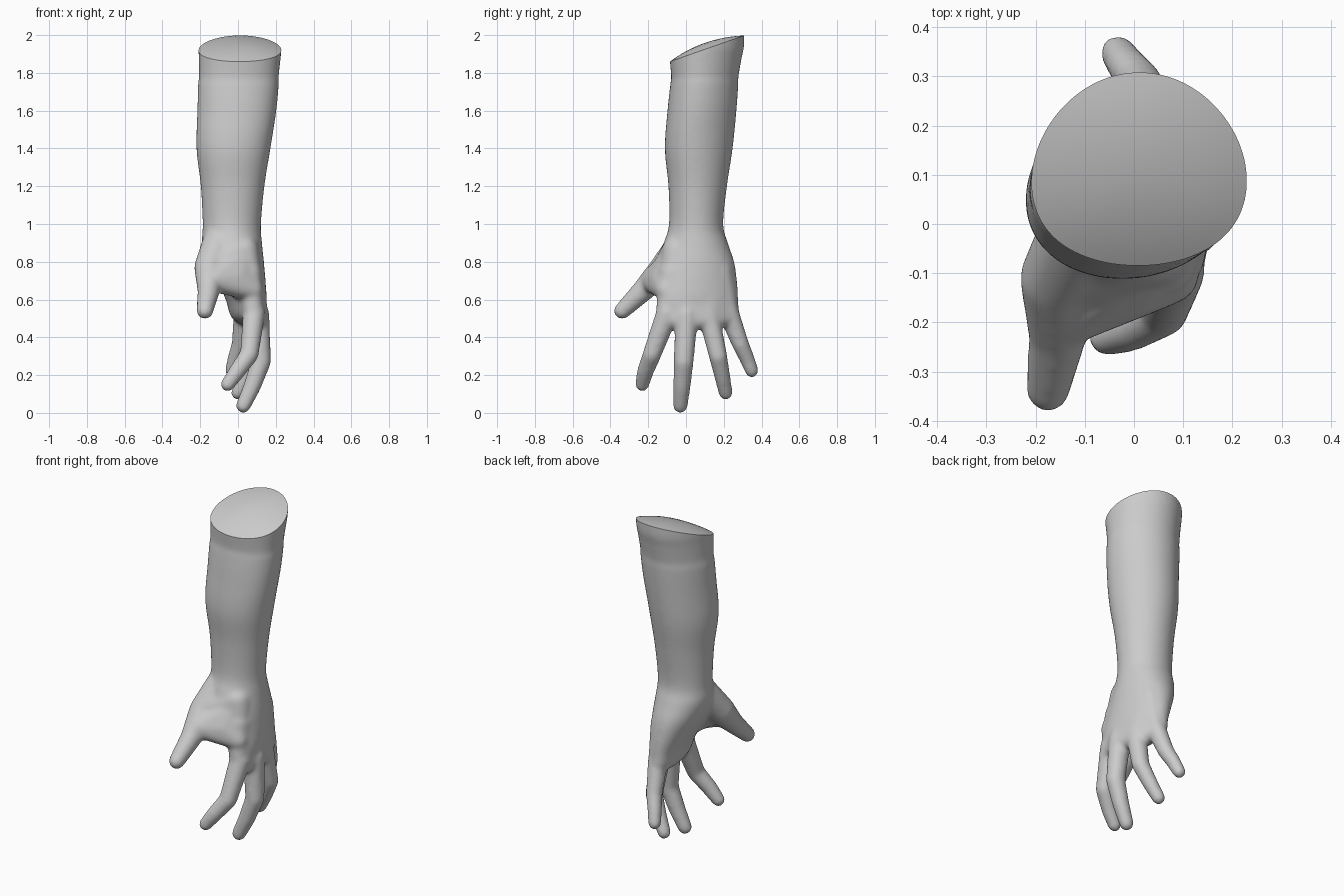
import bpy, bmesh, math
from mathutils import Vector

if "Cube" in bpy.data.objects:
    bpy.data.objects.remove(bpy.data.objects["Cube"])

bm = bmesh.new()


def refine(rows, steps=6):
    """Catmull-Rom interpolation between section rows."""
    out = []
    for i in range(len(rows) - 1):
        p = [rows[max(i - 1, 0)], rows[i], rows[i + 1], rows[min(i + 2, len(rows) - 1)]]
        for s in range(steps):
            t = s / steps
            out.append([0.5 * (2 * b + (c - a) * t + (2 * a - 5 * b + 4 * c - d) * t * t
                               + (3 * b - a - 3 * c + d) * t ** 3)
                        for a, b, c, d in zip(*p)])
    return out + [rows[-1]]


def loft(sections, n=64):
    """Closed tube of egg-shaped sections: z, xmin, xmax, ymin, ymax, tilt."""
    rings = []
    for z, x0, x1, y0, y1, tilt in refine(sections):
        cx, cy, rx, ry = (x0 + x1) / 2, (y0 + y1) / 2, (x1 - x0) / 2, (y1 - y0) / 2
        skew = -0.025 * min(max((z - 1.0) / 0.5, 0), 1)
        ring = []
        for i in range(n):
            a = 2 * math.pi * i / n
            u, v = rx * math.cos(a), ry * math.sin(a)
            ring.append(bm.verts.new((cx + u + tilt * v,
                                      cy + v + skew * math.cos(a) ** 2, z)))
        rings.append(ring)
    for a, b in zip(rings, rings[1:]):
        for i in range(n):
            j = (i + 1) % n
            bm.faces.new((a[i], a[j], b[j], b[i]))
    bm.faces.new(rings[0][::-1])
    bm.faces.new(rings[-1])


def blob(*balls):
    """Convex hull around (x, y, z, radius) balls."""
    part = bmesh.new()
    for x, y, z, r in balls:
        s = bmesh.ops.create_icosphere(part, subdivisions=3, radius=r)
        bmesh.ops.translate(part, verts=s["verts"], vec=(x, y, z))
    hull = bmesh.ops.convex_hull(part, input=part.verts[:])
    junk = {g for g in hull["geom_interior"] + hull["geom_unused"]
            if isinstance(g, bmesh.types.BMVert)}
    bmesh.ops.delete(part, geom=list(junk), context='VERTS')
    bmesh.ops.recalc_face_normals(part, faces=part.faces)
    tmp = bpy.data.meshes.new("tmp")
    part.to_mesh(tmp)
    part.free()
    bm.from_mesh(tmp)
    bpy.data.meshes.remove(tmp)


def limb(*joints):
    """Chain of tapered capsules."""
    for a, b in zip(joints, joints[1:]):
        blob(a, b)


# forearm, wrist and palm
loft([
    (0.47, 0.02, 0.12, -0.08, 0.23, -0.18),
    (0.51, -0.03, 0.135, -0.135, 0.277, -0.18),
    (0.60, -0.06, 0.147, -0.15, 0.277, -0.15),
    (0.70, -0.11, 0.144, -0.155, 0.27, -0.10),
    (0.80, -0.16, 0.137, -0.15, 0.255, -0.04),
    (0.90, -0.19, 0.127, -0.118, 0.222, 0),
    (1.00, -0.187, 0.122, -0.09, 0.197, 0),
    (1.20, -0.197, 0.14, -0.093, 0.217, 0),
    (1.40, -0.22, 0.172, -0.112, 0.247, 0),
    (1.60, -0.215, 0.203, -0.098, 0.267, 0),
    (1.74, -0.212, 0.216, -0.083, 0.277, 0),
    (1.775, -0.207, 0.215, -0.078, 0.277, 0),
    (1.88, -0.208, 0.226, -0.087, 0.295, 0),
    (1.95, -0.21, 0.232, -0.092, 0.308, 0),
    (2.10, -0.21, 0.232, -0.095, 0.308, 0),
])

# back of the hand: knuckle row hulled up to the wrist side
knuckles = [(0.085, -0.110, 0.500, 0.052), (0.105, 0.0, 0.495, 0.055),
            (0.088, 0.123, 0.495, 0.054), (0.032, 0.232, 0.510, 0.050)]
wrist_side = [(0.055, -0.075, 0.74, 0.07), (0.07, 0.0, 0.75, 0.07),
              (0.055, 0.11, 0.75, 0.07), (0.03, 0.175, 0.75, 0.07)]
for i in range(3):
    blob(*knuckles[i:i + 2], *wrist_side[i:i + 2])

# thumb with its fleshy base and web
limb((-0.10, -0.01, 0.90, 0.09), (-0.153, -0.11, 0.77, 0.080),
     (-0.155, -0.225, 0.65, 0.060), (-0.175, -0.338, 0.54, 0.045))
blob((-0.145, -0.11, 0.77, 0.07), (0.075, -0.09, 0.62, 0.06),
     (0.03, -0.045, 0.86, 0.08), (-0.10, -0.01, 0.88, 0.08))
blob((-0.13, -0.185, 0.70, 0.06), (0.0, -0.14, 0.715, 0.05),
     (0.075, -0.105, 0.65, 0.058), (0.02, -0.06, 0.82, 0.07))

# fingers: knuckle, middle joint, last joint, tip
limb((0.085, -0.098, 0.53, 0.060), (0.06, -0.18, 0.31, 0.050),
     (-0.005, -0.215, 0.22, 0.045), (-0.055, -0.232, 0.15, 0.038))
limb((0.105, 0.003, 0.52, 0.062), (0.122, -0.012, 0.27, 0.053),
     (0.075, -0.022, 0.14, 0.047), (0.028, -0.03, 0.038, 0.040))
limb((0.085, 0.12, 0.52, 0.058), (0.095, 0.17, 0.30, 0.049),
     (0.045, 0.193, 0.19, 0.043), (0.0, 0.21, 0.106, 0.038))
limb((0.033, 0.222, 0.54, 0.056), (0.012, 0.288, 0.365, 0.046),
     (-0.015, 0.322, 0.29, 0.041), (-0.033, 0.348, 0.223, 0.037))

# fuse everything into one smooth skin
mesh = bpy.data.meshes.new("forearm_and_hand")
bm.to_mesh(mesh)
bm.free()
arm = bpy.data.objects.new("forearm_and_hand", mesh)
bpy.context.collection.objects.link(arm)
rm = arm.modifiers.new("fuse", 'REMESH')
rm.mode = 'VOXEL'
rm.voxel_size = 0.009
sm = arm.modifiers.new("soften", 'SMOOTH')
sm.factor = 0.5
sm.iterations = 24
deps = bpy.context.evaluated_depsgraph_get()
skin = bpy.data.meshes.new_from_object(arm.evaluated_get(deps))
arm.modifiers.clear()
arm.data = skin

# slanted cut at the top, closed with a low dome
bm = bmesh.new()
bm.from_mesh(skin)
lo, hi = Vector((0, -0.09, 1.858)), Vector((0, 0.305, 1.997))
normal = Vector((1, 0, 0)).cross(hi - lo).normalized()
bmesh.ops.bisect_plane(bm, geom=bm.verts[:] + bm.edges[:] + bm.faces[:],
                       plane_co=lo, plane_no=normal, clear_outer=True)
edges = [e for e in bm.edges if e.is_boundary]
rim = {v for e in edges for v in e.verts}
centre = sum((v.co for v in rim), Vector()) / len(rim)
prev = 1.0
for k in (0.92, 0.8, 0.65, 0.45, 0.25, 0.08):
    ext = bmesh.ops.extrude_edge_only(bm, edges=edges)["geom"]
    rise = 0.032 * (prev ** 2 - k ** 2)
    for v in (g for g in ext if isinstance(g, bmesh.types.BMVert)):
        height = (v.co - centre).dot(normal)
        flat = v.co - centre - normal * height
        v.co = centre + flat * (k / prev) + normal * (height + rise)
    edges = [g for g in ext if isinstance(g, bmesh.types.BMEdge)]
    prev = k
bmesh.ops.contextual_create(bm, geom=edges)
bmesh.ops.recalc_face_normals(bm, faces=bm.faces)
bm.to_mesh(skin)
bm.free()

bpy.context.view_layer.objects.active = arm
arm.select_set(True)
bpy.ops.object.shade_smooth_by_angle(angle=math.radians(40))
arm.name = "forearm_and_hand"
